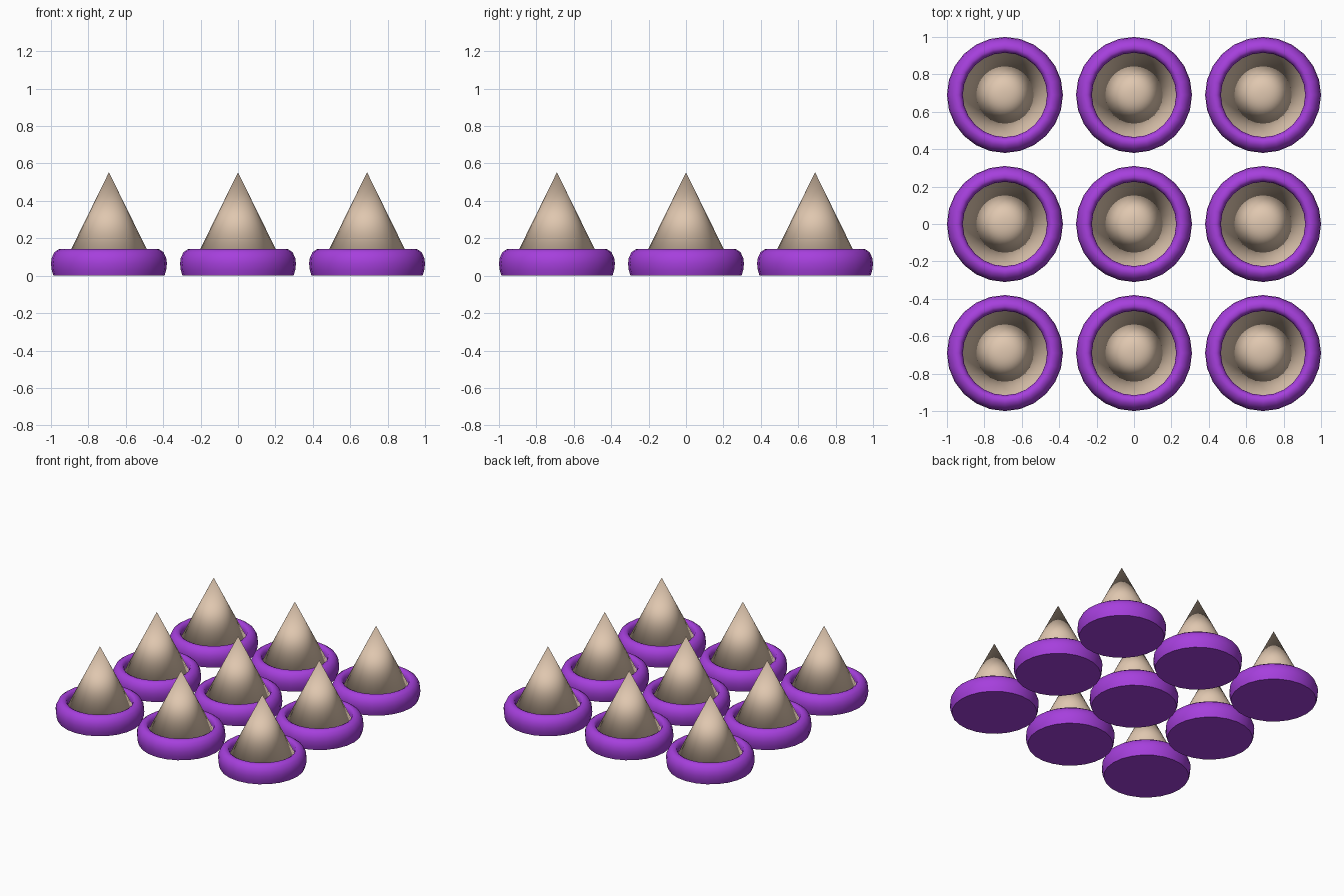
import bpy, bmesh, math

if "Cube" in bpy.data.objects:
    bpy.data.objects.remove(bpy.data.objects["Cube"])

SIDES = 24
SPACING = 0.69


def material(name, rgb):
    m = bpy.data.materials.new(name)
    m.diffuse_color = (*rgb, 1)
    m.use_nodes = True
    m.node_tree.nodes["Principled BSDF"].inputs["Base Color"].default_value = m.diffuse_color
    return m


purple = material("purple", (0.38, 0.05, 0.72))
tan = material("tan", (0.74, 0.57, 0.43))


def lathe_mesh(name, profile, mat):
    """Spin an (r, z) profile round the z axis; r = 0 makes a pole."""
    bm = bmesh.new()
    verts = [bm.verts.new((r, 0, z)) for r, z in profile]
    edges = [bm.edges.new(p) for p in zip(verts, verts[1:])]
    bmesh.ops.spin(bm, geom=verts + edges, axis=(0, 0, 1), cent=(0, 0, 0),
                   angle=math.tau, steps=SIDES, use_duplicate=False)
    bmesh.ops.remove_doubles(bm, verts=bm.verts[:], dist=1e-4)
    bmesh.ops.recalc_face_normals(bm, faces=bm.faces[:])
    mesh = bpy.data.meshes.new(name)
    bm.to_mesh(mesh)
    bm.free()
    mesh.materials.append(mat)
    return mesh


# Rounded base ring with a flat underside and a recessed floor
base_mesh = lathe_mesh("base", [
    (0, 0), (0.297, 0), (0.306, 0.03), (0.31, 0.065), (0.306, 0.095),
    (0.292, 0.125), (0.270, 0.141), (0.25, 0.144), (0.235, 0.136),
    (0.226, 0.115), (0.224, 0.08), (0, 0.08)], purple)

# Spike: cone smoothed right round onto its hidden cap
bm = bmesh.new()
bmesh.ops.create_cone(bm, cap_ends=True, segments=SIDES, radius1=0.23,
                      radius2=0, depth=0.468)
bmesh.ops.remove_doubles(bm, verts=bm.verts[:], dist=1e-4)
bmesh.ops.translate(bm, verts=bm.verts[:], vec=(0, 0, 0.085 + 0.234))
for f in bm.faces:
    f.smooth = True
spike_mesh = bpy.data.meshes.new("spike")
bm.to_mesh(spike_mesh)
bm.free()
spike_mesh.materials.append(tan)

# Three by three grid of spiked bases
for i in (-1, 0, 1):
    for j in (-1, 0, 1):
        for name, mesh in (("base", base_mesh), ("spike", spike_mesh)):
            ob = bpy.data.objects.new(name, mesh.copy())
            ob.location = (i * SPACING, j * SPACING, 0)
            bpy.context.collection.objects.link(ob)
            if name == "base":
                bpy.ops.object.select_all(action='DESELECT')
                ob.select_set(True)
                bpy.context.view_layer.objects.active = ob
                bpy.ops.object.shade_smooth_by_angle(angle=math.radians(50))

# Drop the templates
bpy.data.meshes.remove(base_mesh)
bpy.data.meshes.remove(spike_mesh)
